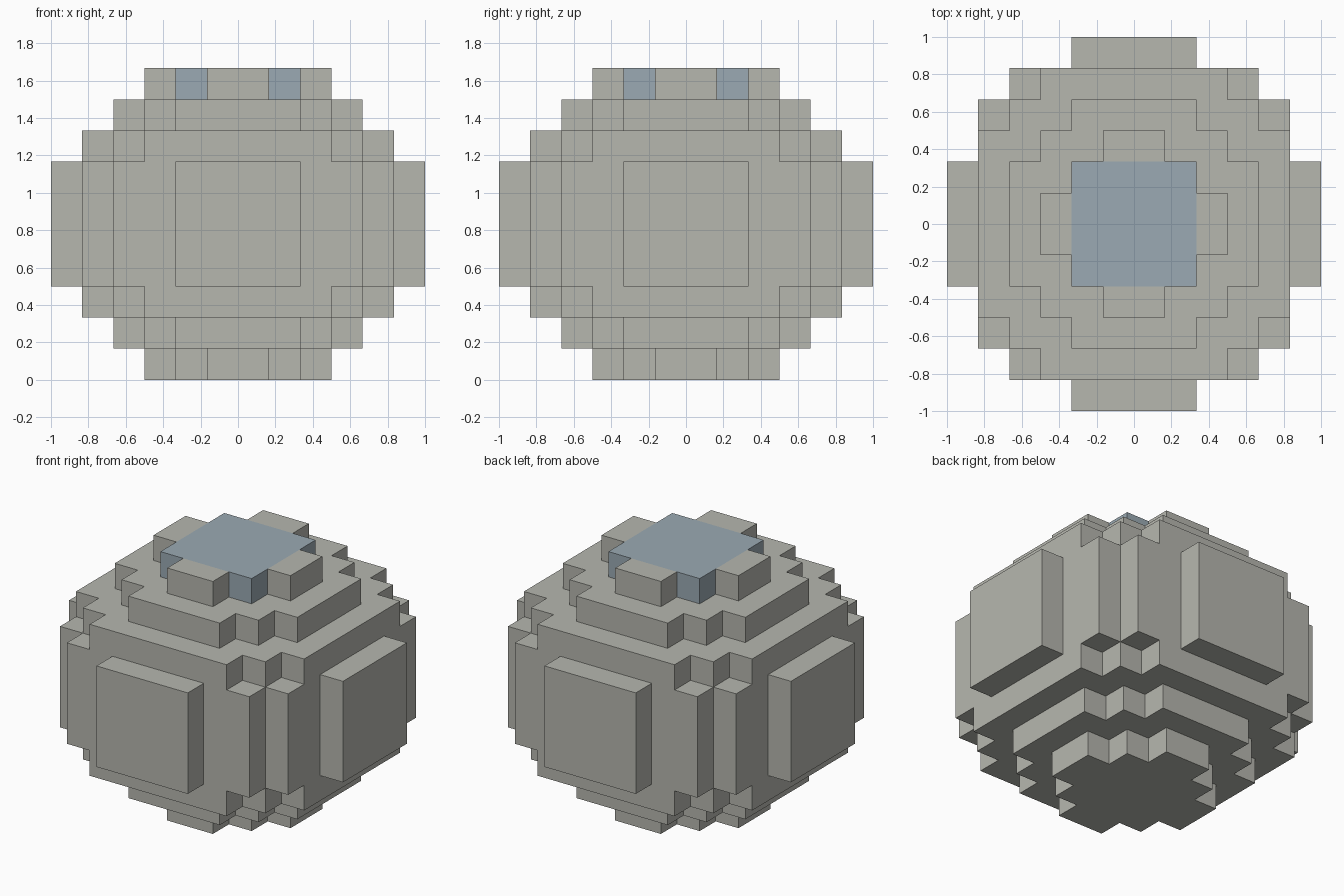
import bpy
import bmesh
import math
from mathutils import Matrix

cube = bpy.data.objects.get("Cube")
if cube:
    bpy.data.objects.remove(cube, do_unlink=True)

U = 1 / 6  # size of one block


def material(name, rgb):
    mat = bpy.data.materials.new(name)
    mat.use_nodes = True
    mat.diffuse_color = (*rgb, 1)
    bsdf = mat.node_tree.nodes["Principled BSDF"]
    bsdf.inputs["Base Color"].default_value = (*rgb, 1)
    bsdf.inputs["Roughness"].default_value = 0.8
    return mat


GREY = material("warm_grey", (0.468, 0.474, 0.429))
BLUE = material("pale_blue", (0.328, 0.402, 0.451))


def prism(name, outline, z0, z1, mat, turn=0):
    """Extrude an outline, given in blocks, from z0 to z1 and turn it about z."""
    bm = bmesh.new()
    face = bm.faces.new([bm.verts.new((x * U, y * U, z0 * U)) for x, y in outline])
    top = bmesh.ops.extrude_face_region(bm, geom=[face])["geom"]
    verts = [v for v in top if isinstance(v, bmesh.types.BMVert)]
    bmesh.ops.translate(bm, verts=verts, vec=(0, 0, (z1 - z0) * U))
    bm.transform(Matrix.Rotation(turn, 4, "Z"))
    bmesh.ops.recalc_face_normals(bm, faces=bm.faces)
    mesh = bpy.data.meshes.new(name)
    bm.to_mesh(mesh)
    bm.free()
    mesh.materials.append(mat)
    obj = bpy.data.objects.new(name, mesh)
    bpy.context.collection.objects.link(obj)
    return obj


def rect(x0, x1, y0, y1):
    return [(x0, y0), (x1, y0), (x1, y1), (x0, y1)]


def stepped(steps):
    """Four-fold outline from the outer corners of its stepped diagonal."""
    quarter = []
    for i, (x, y) in enumerate(steps):
        quarter.append((x, y))
        if i + 1 < len(steps):
            quarter.append((steps[i + 1][0], y))  # inner corner
    outline = []
    for _ in range(4):
        outline += quarter
        quarter = [(-y, x) for x, y in quarter]
    return outline


# Stacked stepped layers of the round body
small = [(3, 1), (2, 2), (1, 3)]
medium = [(4, 2), (3, 3), (2, 4)]
large = [(5, 3), (4, 4), (3, 5)]
layers = [
    ("base_layer", small, 0, 1),
    ("lower_layer", medium, 1, 2),
    ("lower_shoulder", large, 2, 3),
    ("middle_body", [(5, 4), (4, 5)], 3, 7),
    ("upper_shoulder", large, 7, 8),
    ("upper_layer", medium, 8, 9),
]
for name, steps, z0, z1 in layers:
    prism(name, stepped(steps), z0, z1, GREY)

# Blue cap block
prism("blue_cap", rect(-2, 2, -2, 2), 9, 10, BLUE)

# Raised side panels and the grey blocks around the cap
for i, side in enumerate(("left", "back", "right", "front")):
    turn = i * math.pi / 2
    prism(side + "_panel", rect(5, 6, -2, 2), 3, 7, GREY, turn)
    prism(side + "_cap_block", rect(2, 3, -1, 1), 9, 10, GREY, turn)
